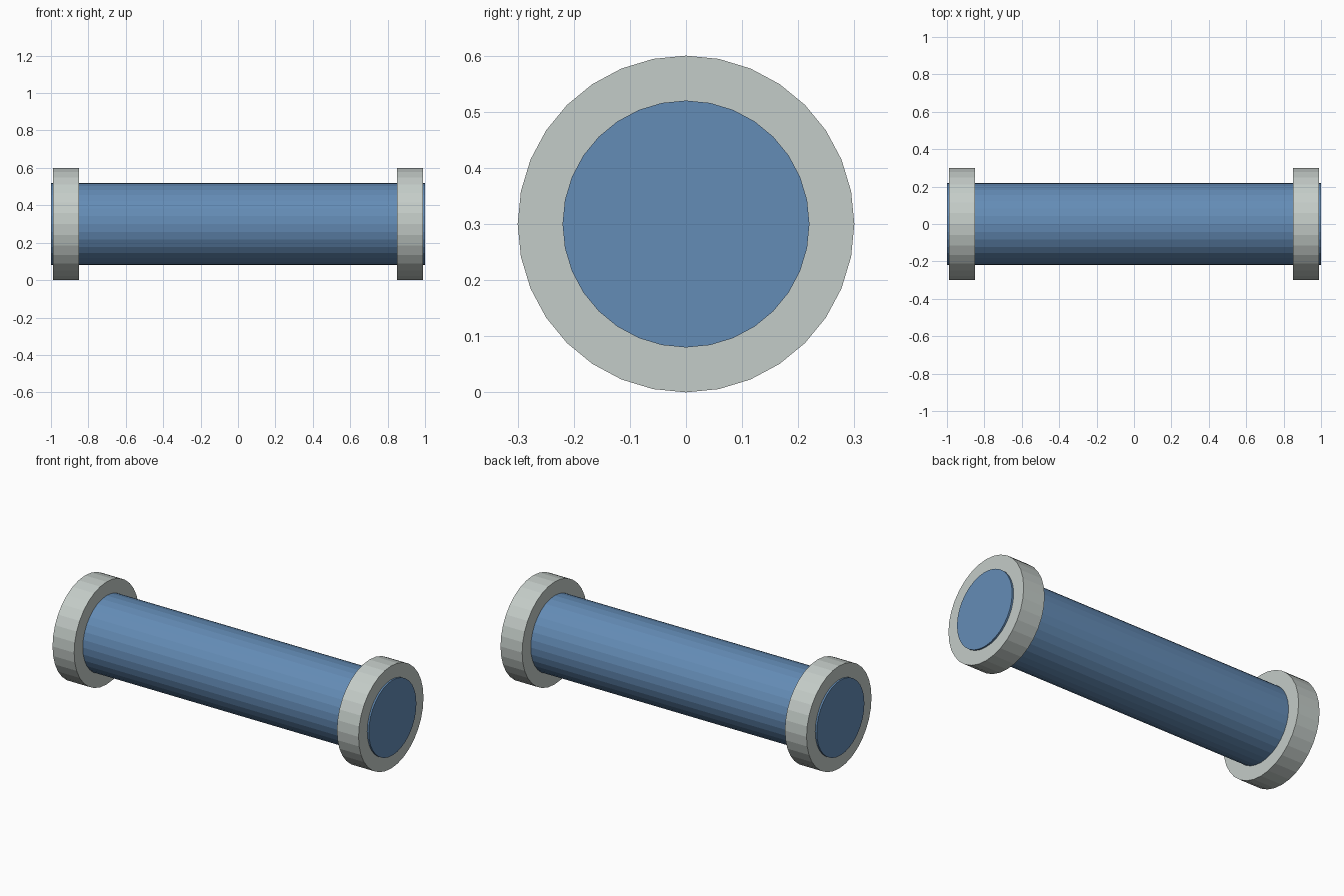
import bpy
import math

if "Cube" in bpy.data.objects:
    bpy.data.objects.remove(bpy.data.objects["Cube"])


def make_material(name, rgb):
    mat = bpy.data.materials.new(name)
    mat.diffuse_color = (*rgb, 1.0)
    mat.use_nodes = True
    mat.node_tree.nodes["Principled BSDF"].inputs["Base Color"].default_value = mat.diffuse_color
    return mat


blue = make_material("pipe blue", (0.127, 0.262, 0.468))
grey = make_material("flange grey", (0.552, 0.604, 0.578))


def cylinder_x(name, x, radius, length, mat):
    """Flat-faced 32-sided cylinder lying along the x axis."""
    bpy.ops.mesh.primitive_cylinder_add(
        vertices=32, radius=radius, depth=length,
        location=(x, 0, 0.3), rotation=(0, math.pi / 2, 0))
    ob = bpy.context.object
    ob.name = name
    ob.data.materials.append(mat)
    return ob


# Main pipe, poking slightly out of both flanges
cylinder_x("pipe", 0, 0.22, 2.0, blue)

# End flanges
for side, label in ((-1, "left"), (1, "right")):
    cylinder_x(label + "_flange", side * 0.92, 0.30, 0.14, grey)
